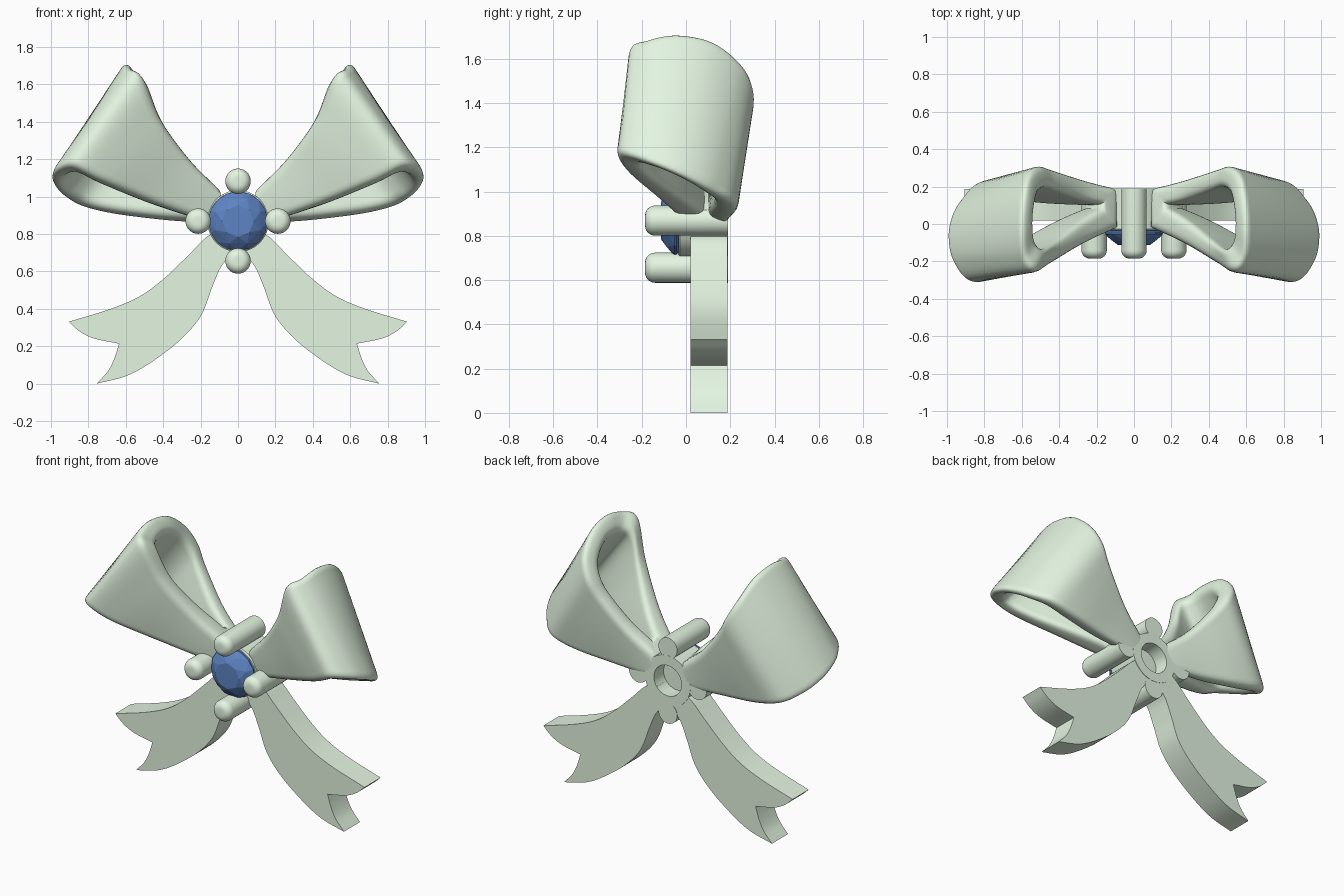
import bpy, bmesh, math
from mathutils import Vector

if "Cube" in bpy.data.objects:
    bpy.data.objects.remove(bpy.data.objects["Cube"])

CZ = 0.869  # height of the jewel centre


def material(name, rgb):
    m = bpy.data.materials.new(name)
    m.diffuse_color = (*rgb, 1)
    m.use_nodes = True
    m.node_tree.nodes["Principled BSDF"].inputs["Base Color"].default_value = m.diffuse_color
    return m


METAL = material("pale_green", (0.78, 0.92, 0.76))
BLUE = material("blue_gem", (0.11, 0.23, 0.55))


def curve(points, steps=7):
    """Catmull-Rom curve through the points."""
    p = [Vector(q) for q in points]
    p = [2 * p[0] - p[1]] + p + [2 * p[-1] - p[-2]]
    out = []
    for i in range(1, len(p) - 2):
        a, b, c, d = p[i - 1:i + 3]
        for s in range(steps):
            t = s / steps
            out.append(0.5 * (2 * b + (c - a) * t + (2 * a - 5 * b + 4 * c - d) * t ** 2
                              + (3 * b - a - 3 * c + d) * t ** 3))
    return out + [p[-2]]


def make(name, verts, faces, mat):
    me = bpy.data.meshes.new(name)
    me.from_pydata([tuple(v) for v in verts], [], faces)
    me.materials.append(mat)
    ob = bpy.data.objects.new(name, me)
    bpy.context.collection.objects.link(ob)
    bm = bmesh.new()
    bm.from_mesh(me)
    bmesh.ops.recalc_face_normals(bm, faces=bm.faces)
    bm.to_mesh(me)
    bm.free()
    return ob


def finish(ob, mirrored=False, angle=35):
    bpy.ops.object.select_all(action='DESELECT')
    ob.select_set(True)
    bpy.context.view_layer.objects.active = ob
    if mirrored:
        ob.modifiers.new("mirror", 'MIRROR').use_mirror_merge = False
        bpy.ops.object.convert(target='MESH')
    bpy.ops.object.shade_smooth_by_angle(angle=math.radians(angle))


def lathe(name, profile, x, z, n=40):
    """Turn a (radius, y) profile round a front-back axis; ends are capped."""
    verts = [(x + r * math.cos(2 * math.pi * k / n), y, z + r * math.sin(2 * math.pi * k / n))
             for r, y in profile for k in range(n)]
    faces = [(i * n + k, i * n + (k + 1) % n, (i + 1) * n + (k + 1) % n, (i + 1) * n + k)
             for i in range(len(profile) - 1) for k in range(n)]
    last = (len(profile) - 1) * n
    faces += [tuple(range(n)), tuple(range(last, last + n))]
    finish(make(name, verts, faces, METAL))


def inset(points, centre, scale, tip_y):
    """Shrink a loop edge to its opening; the opening narrows to a tip at the root."""
    lo, hi = min(p.x for p in points), max(p.x for p in points)
    out = []
    for p in points:
        q = Vector([c + s * (v - c) for v, c, s in zip(p, centre, scale)])
        w = 0.85 * (1 - (p.x - lo) / (hi - lo)) ** 2
        q.y += (tip_y - q.y) * w
        out.append(q)
    return out


def rounded(corners, r=0.05, seg=5):
    """Closed section through the corners, each softened with a small arc."""
    out = []
    for i, b in enumerate(corners):
        a, c = corners[i - 1] - b, corners[(i + 1) % len(corners)] - b
        p = b + a.normalized() * min(r, a.length * 0.45)
        q = b + c.normalized() * min(r, c.length * 0.45)
        out += [p * (1 - t) ** 2 + b * 2 * t * (1 - t) + q * t * t
                for t in (s / seg for s in range(seg + 1))]
    return out


# Ribbon loops: thick band between an upper and a lower edge, running back to front
upper = curve([(.08, .188, .99), (.25, .235, 1.13), (.42, .29, 1.33), (.50, .312, 1.46),
               (.56, .265, 1.58), (.59, .13, 1.69), (.60, -.04, 1.725), (.585, -.18, 1.70),
               (.52, -.255, 1.65), (.42, -.20, 1.42), (.25, -.10, 1.19), (.08, -.02, 1.02)])
lower = curve([(.15, .188, .85), (.38, .20, .865), (.66, .23, .90), (.84, .22, .945),
               (.935, .13, 1.0), (.985, .04, 1.05), (1.005, -.07, 1.10), (.98, -.20, 1.145),
               (.89, -.31, 1.165), (.74, -.28, 1.09), (.45, -.14, .965), (.15, -.02, .86)])
upper_in = inset(upper, (.37, .045, 1.33), (.69, .6, .76), .10)
lower_in = inset(lower, (.73, -.03, 1.0), (.78, .6, .72), .10)
sections = [rounded(c) for c in zip(lower, upper, upper_in, lower_in)]
n, k = len(sections), len(sections[0])
loops = make("ribbon_loops", [v for s in sections for v in s],
             [(i * k + j, i * k + (j + 1) % k, (i + 1) % n * k + (j + 1) % k, (i + 1) % n * k + j)
              for i in range(n) for j in range(k)], METAL)
finish(loops, True, 45)

# Ribbon tails: flat plates with a notched end
edges = [
    [(.08, .81), (.16, .79), (.26, .692), (.39, .567), (.52, .47), (.68, .40), (.905, .331)],
    [(.905, .331), (.845, .278), (.765, .24), (.636, .214)],
    [(.636, .214), (.66, .138), (.695, .068), (.755, 0)],
    [(.755, 0), (.60, .04), (.47, .11), (.31, .232), (.20, .36), (.14, .51),
     (.096, .615), (.05, .68), (.03, .74)],
]
outline = [p for e in edges for p in curve(e)[:-1]]
m = len(outline)
tails = make("ribbon_tails", [(p.x, y, p.y) for y in (.02, .187) for p in outline],
             [tuple(range(m)), tuple(range(m, 2 * m))]
             + [(i, (i + 1) % m, m + (i + 1) % m, m + i) for i in range(m)], METAL)
finish(tails, True)

# Round setting with a recess in its back
lathe("gem_setting", [(.14, -.035), (.158, -.035), (.165, -.028), (.165, .19),
                      (.10, .19), (.10, .09)], 0, CZ, 48)

# Four prongs with rounded tips
tip = [(.023 + .045 * math.sin(a * math.pi / 12), -.14 - .045 * math.cos(a * math.pi / 12))
       for a in range(7)]
for name, dx, dz in (("right", 1, 0), ("left", -1, 0), ("top", 0, 1), ("bottom", 0, -1)):
    lathe("prong_" + name, tip + [(.068, .189)], dx * .213, CZ + dz * .213)

# Faceted gem
bm = bmesh.new()
for count, r, y, turn in ((8, .085, -.113, 0), (8, .128, -.088, .5), (16, .159, -.053, 0),
                          (16, .159, -.043, 0), (8, .08, .01, 0), (1, 0, .06, 0)):
    for i in range(count):
        a = 2 * math.pi * (i + turn) / count
        bm.verts.new((r * math.cos(a), y, CZ + r * math.sin(a)))
bmesh.ops.convex_hull(bm, input=bm.verts)
bmesh.ops.recalc_face_normals(bm, faces=bm.faces)
gem = make("gem", [], [], BLUE)
bm.to_mesh(gem.data)
bm.free()
